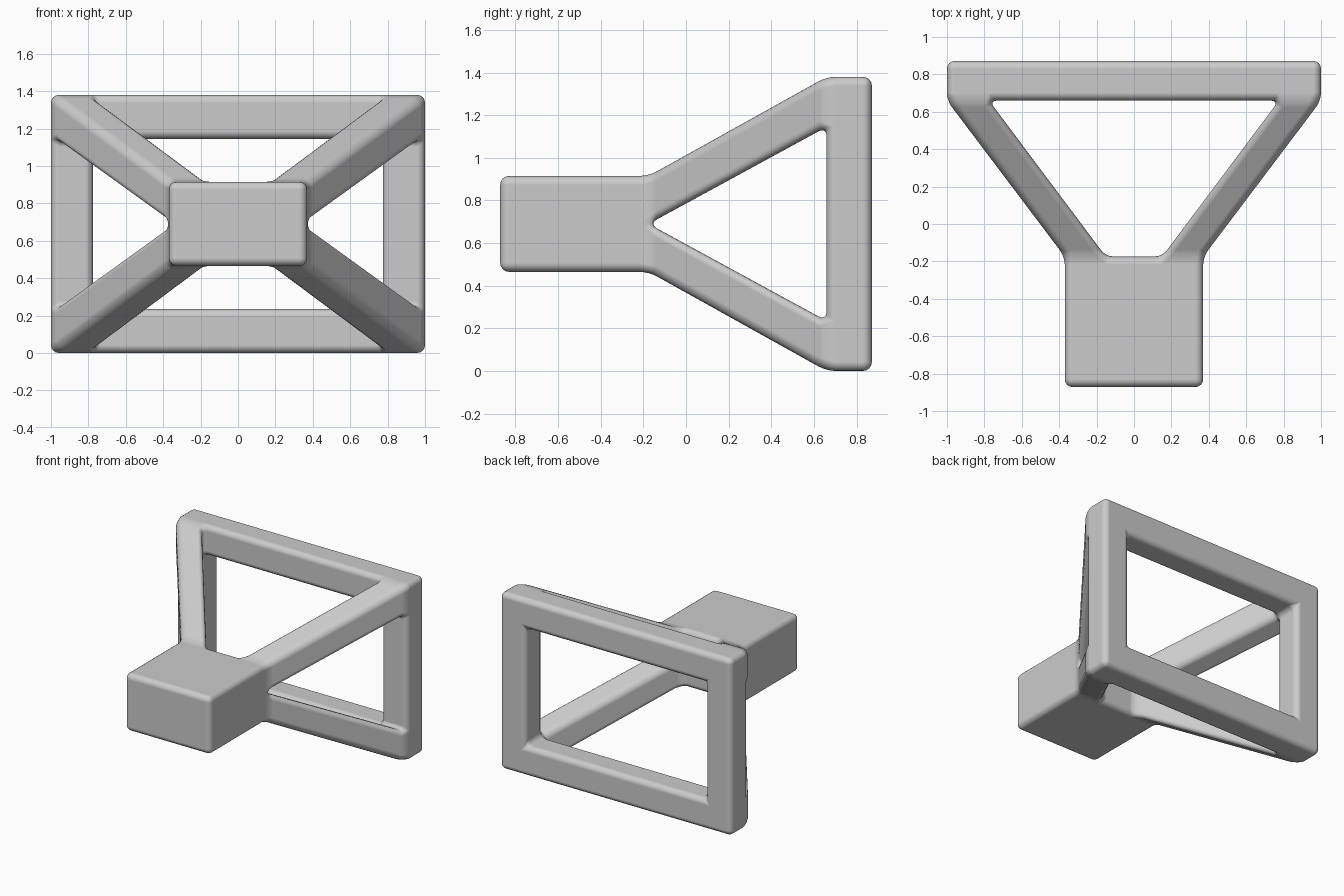
import bpy, bmesh, math
from collections import defaultdict

if "Cube" in bpy.data.objects:
    bpy.data.objects.remove(bpy.data.objects["Cube"])

CZ = 0.69  # height of the centre axis

# Cross-section layers from front to back: y, grid x values, grid z values
layers = [
    (-0.872, (-0.37, -0.15, 0.15, 0.37), (-0.225, 0, 0, 0.225)),
    (-0.175, (-0.37, -0.15, 0.15, 0.37), (-0.225, 0, 0, 0.225)),
    (0.66, (-1, -0.775, 0.775, 1), (-0.69, -0.455, 0.455, 0.69)),
    (0.872, (-1, -0.775, 0.775, 1), (-0.69, -0.455, 0.455, 0.69)),
]

# Which grid cells are solid between layers: block, corner struts, rear frame
solid = [
    lambda i, k: True,
    lambda i, k: i != 1 and k != 1,
    lambda i, k: not (i == 1 and k == 1),
]


def point(i, j, k):
    y, xs, zs = layers[j]
    return (xs[i], y, zs[k] + CZ)


# Keep only the cell faces that are not shared by two solid cells
SIDES = [((0, 0, 0), (1, 0, 0), (1, 0, 1), (0, 0, 1)),
         ((0, 1, 0), (1, 1, 0), (1, 1, 1), (0, 1, 1)),
         ((0, 0, 0), (0, 1, 0), (0, 1, 1), (0, 0, 1)),
         ((1, 0, 0), (1, 1, 0), (1, 1, 1), (1, 0, 1)),
         ((0, 0, 0), (1, 0, 0), (1, 1, 0), (0, 1, 0)),
         ((0, 0, 1), (1, 0, 1), (1, 1, 1), (0, 1, 1))]
faces = defaultdict(list)
for j in range(3):
    for i in range(3):
        for k in range(3):
            if solid[j](i, k):
                for side in SIDES:
                    quad = [point(i + a, j + b, k + c) for a, b, c in side]
                    if len(set(quad)) == 4:
                        faces[frozenset(quad)].append(quad)

bm = bmesh.new()
verts = {}
for quads in faces.values():
    if len(quads) % 2:
        ring = []
        for co in quads[0]:
            if co not in verts:
                verts[co] = bm.verts.new(co)
            ring.append(verts[co])
        bm.faces.new(ring)
bmesh.ops.recalc_face_normals(bm, faces=bm.faces)

mesh = bpy.data.meshes.new("block_and_frame")
bm.to_mesh(mesh)
bm.free()
obj = bpy.data.objects.new("block_and_frame", mesh)
bpy.context.collection.objects.link(obj)

# Rounded edges
bevel = obj.modifiers.new("rounding", 'BEVEL')
bevel.width = 0.042
bevel.segments = 4
bevel.limit_method = 'ANGLE'
bevel.angle_limit = math.radians(20)
bevel.use_clamp_overlap = False
bevel.harden_normals = True
for p in mesh.polygons:
    p.use_smooth = True
